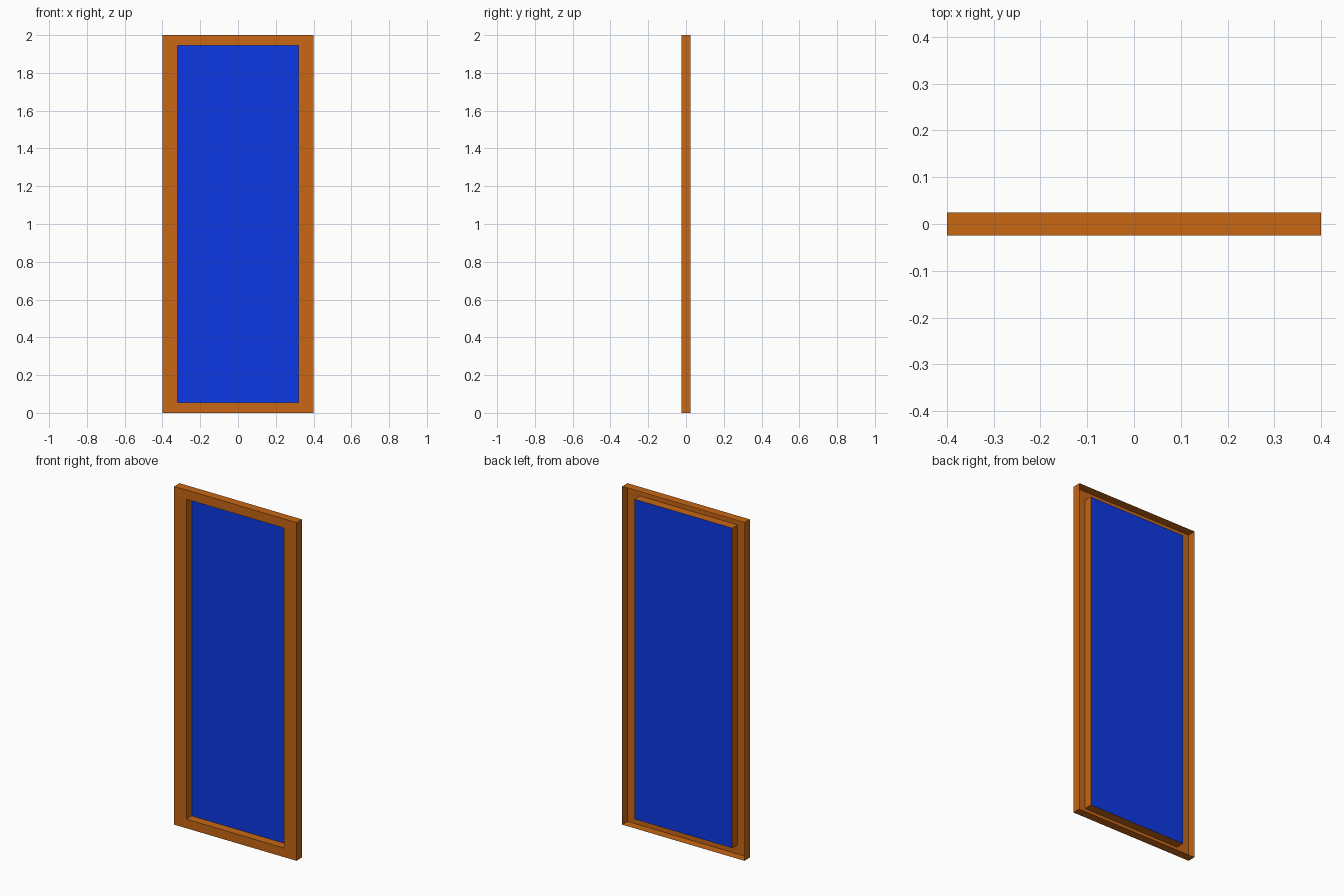
import bpy
import bmesh

if "Cube" in bpy.data.objects:
    bpy.data.objects.remove(bpy.data.objects["Cube"])

W, H, D = 0.40, 2.0, 0.025      # half width, height, half depth
SIDE, RAIL = 0.08, 0.054        # frame widths: sides, top and bottom


def material(name, color):
    m = bpy.data.materials.new(name)
    m.diffuse_color = color
    m.use_nodes = True
    m.node_tree.nodes["Principled BSDF"].inputs["Base Color"].default_value = m.diffuse_color
    return m


def rectangle(bm, side, rail, y):
    """Four vertices of the outline inset by side / rail at depth y."""
    x, z0, z1 = W - side, rail, H - rail
    return [bm.verts.new(p) for p in
            ((-x, y, z0), (x, y, z0), (x, y, z1), (-x, y, z1))]


def bridge(bm, a, b):
    for i in range(4):
        j = (i + 1) % 4
        bm.faces.new((a[i], a[j], b[j], b[i]))


def finish(bm, name, mat):
    mesh = bpy.data.meshes.new(name)
    bm.to_mesh(mesh)
    bm.free()
    mesh.materials.append(mat)
    bpy.context.collection.objects.link(bpy.data.objects.new(name, mesh))


# Frame: outer skirt, front face and inner reveal; the back is left open
bm = bmesh.new()
loops = [rectangle(bm, *p) for p in
         ((0, 0, D), (0, 0, -D), (SIDE, RAIL, -D), (SIDE, RAIL, D))]
for a, b in zip(loops, loops[1:]):
    bridge(bm, a, b)
finish(bm, "frame", material("wood", (0.57, 0.135, 0.007, 1)))

# Panel closing the rear of the inner reveal
bm = bmesh.new()
bm.faces.new(rectangle(bm, SIDE, RAIL, D))
finish(bm, "panel", material("blue_panel", (0.004, 0.04, 0.78, 1)))
